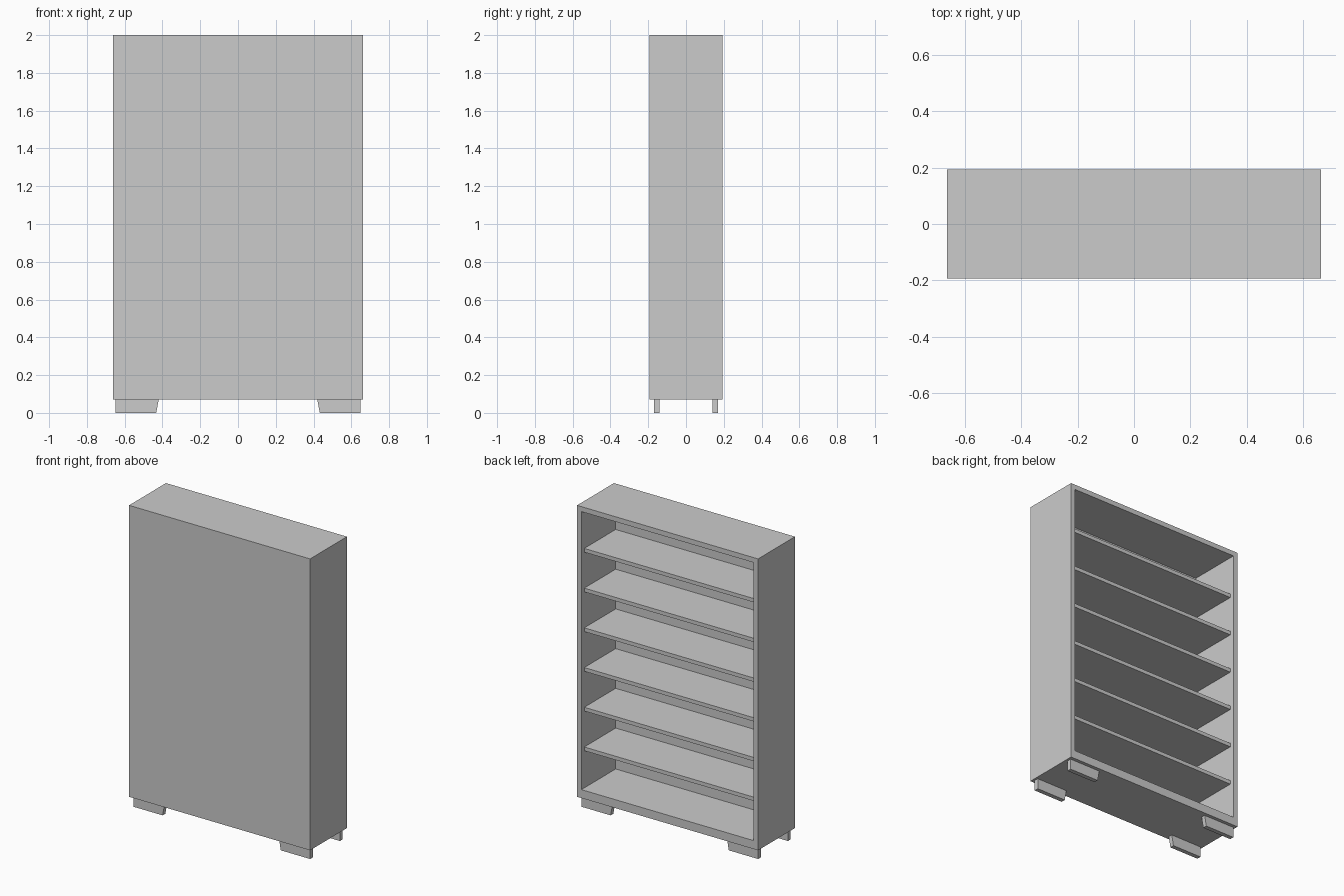
import bpy, bmesh

if "Cube" in bpy.data.objects:
    bpy.data.objects.remove(bpy.data.objects["Cube"])

W, D = 0.663, 0.193          # half width, half depth
Z0, Z1 = 0.07, 2.0           # carcass bottom and top
T = 0.032                    # panel thickness
FLOOR = 0.126                # top of the thick bottom panel
INNER = 1.967                # underside of the top panel


def extrude_profile(name, pts, y0, y1):
    """Extrude an x/z outline from y0 to y1."""
    bm = bmesh.new()
    face = bm.faces.new([bm.verts.new((x, y0, z)) for x, z in pts])
    res = bmesh.ops.extrude_face_region(bm, geom=[face])
    moved = [v for v in res["geom"] if isinstance(v, bmesh.types.BMVert)]
    bmesh.ops.translate(bm, verts=moved, vec=(0, y1 - y0, 0))
    bmesh.ops.recalc_face_normals(bm, faces=bm.faces)
    mesh = bpy.data.meshes.new(name)
    bm.to_mesh(mesh)
    bm.free()
    obj = bpy.data.objects.new(name, mesh)
    bpy.context.collection.objects.link(obj)
    return obj


def rect(x0, x1, z0, z1):
    return [(x0, z0), (x1, z0), (x1, z1), (x0, z1)]


# Carcass: one box with a pocket inset and pushed in from the open +y side
bm = bmesh.new()
ring = {}
for key, y, pts in (
    ("closed", -D, rect(-W, W, Z0, Z1)),
    ("rim", D, rect(-W, W, Z0, Z1)),
    ("mouth", D, rect(-W + T, W - T, FLOOR, INNER)),
    ("pocket", -D + 0.028, rect(-W + T, W - T, FLOOR, INNER)),
):
    ring[key] = [bm.verts.new((x, y, z)) for x, z in pts]
bm.faces.new(ring["closed"])
bm.faces.new(ring["pocket"])
for a, b in (("closed", "rim"), ("rim", "mouth"), ("mouth", "pocket")):
    for i in range(4):
        j = (i + 1) % 4
        bm.faces.new((ring[a][i], ring[a][j], ring[b][j], ring[b][i]))
bmesh.ops.recalc_face_normals(bm, faces=bm.faces)
mesh = bpy.data.meshes.new("carcass")
bm.to_mesh(mesh)
bm.free()
bpy.context.collection.objects.link(bpy.data.objects.new("carcass", mesh))

# Six evenly spaced shelves, set back from the opening
step = (INNER - FLOOR) / 7
for k in range(1, 7):
    top = FLOOR + step * k + 0.008
    extrude_profile(f"shelf_{k}", rect(-W + T, W - T, top - 0.025, top),
                    -D + 0.028, D - 0.03)

# Four tapered plank feet
for side, sx in (("left", -1), ("right", 1)):
    outline = [(sx * 0.648, 0), (sx * 0.433, 0), (sx * 0.42, Z0), (sx * 0.648, Z0)]
    for end, y in (("front", -0.156), ("back", 0.156)):
        extrude_profile(f"{end}_{side}_foot", outline, y - 0.0145, y + 0.0145)
